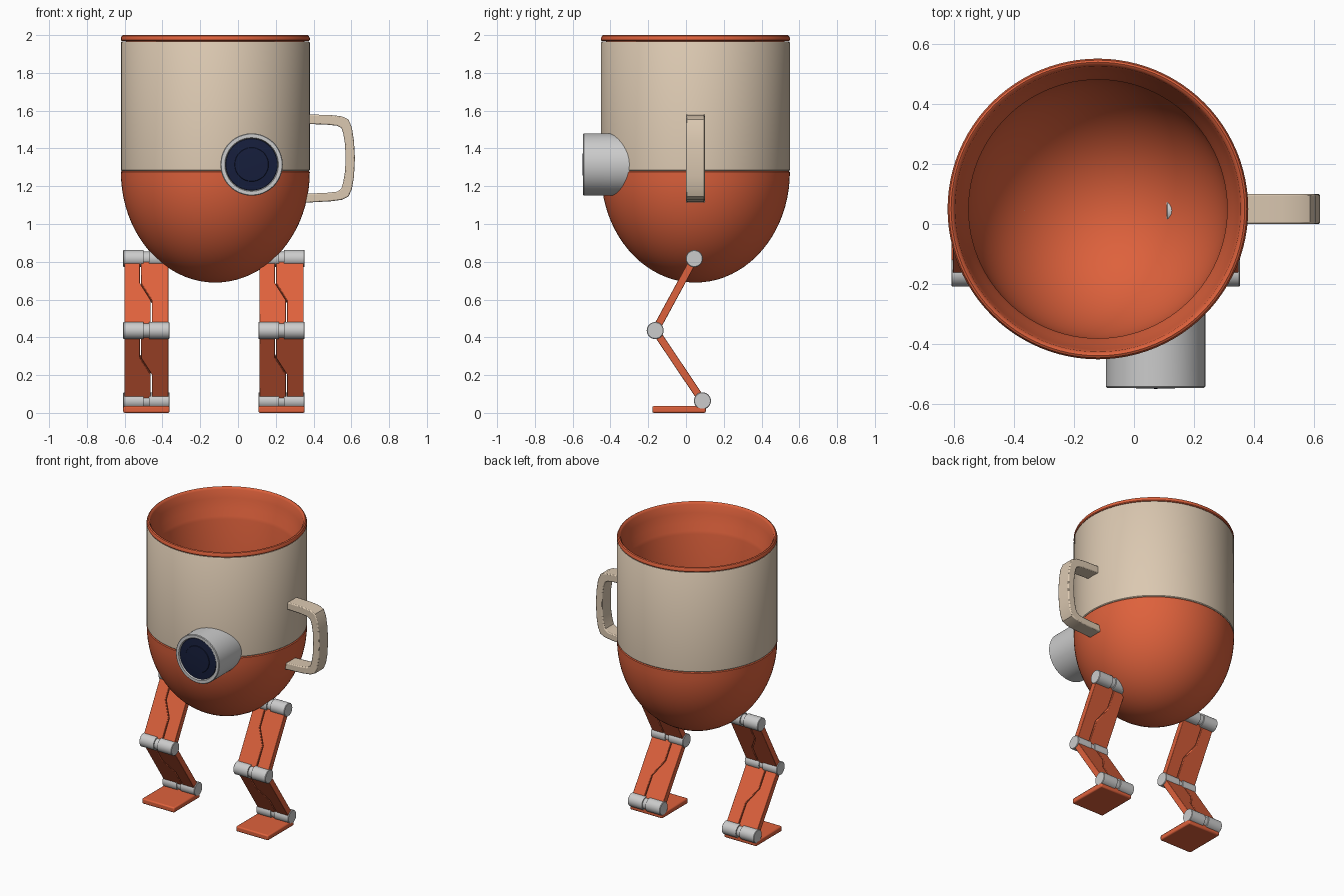
import bpy, bmesh
from math import sin, cos, pi, sqrt, radians
from mathutils import Matrix, Vector

if "Cube" in bpy.data.objects:
    bpy.data.objects.remove(bpy.data.objects["Cube"])


def material(name, rgb):
    m = bpy.data.materials.new(name)
    m.diffuse_color = (*rgb, 1)
    m.use_nodes = True
    m.node_tree.nodes["Principled BSDF"].inputs["Base Color"].default_value = m.diffuse_color
    return m


ORANGE = material("orange", (0.73, 0.12, 0.045))
CREAM = material("cream", (0.71, 0.58, 0.44))
NAVY = material("navy", (0.008, 0.013, 0.045))

CX, CY = -0.12, 0.05          # cup axis
CUP = Matrix.Translation((CX, CY, 0))


def finish(bm, name, mat=None, bevel=0, angle=35):
    bmesh.ops.remove_doubles(bm, verts=bm.verts, dist=1e-5)
    bmesh.ops.recalc_face_normals(bm, faces=bm.faces)
    me = bpy.data.meshes.new(name)
    bm.to_mesh(me)
    bm.free()
    ob = bpy.data.objects.new(name, me)
    bpy.context.collection.objects.link(ob)
    if mat:
        me.materials.append(mat)
    if bevel:
        b = ob.modifiers.new("bevel", 'BEVEL')
        b.width, b.segments, b.limit_method = bevel, 2, 'ANGLE'
        b.angle_limit = radians(50)
    bpy.ops.object.select_all(action='DESELECT')
    ob.select_set(True)
    bpy.context.view_layer.objects.active = ob
    bpy.ops.object.shade_smooth_by_angle(angle=radians(angle))
    return ob


def lathe(name, profile, matrix, mat=None, n=96, closed=False):
    """Revolve (radius, height) points round local z."""
    bm = bmesh.new()
    rings = [[bm.verts.new((r * cos(2 * pi * i / n), r * sin(2 * pi * i / n), h))
              for i in range(n)] for r, h in profile]
    pairs = list(zip(rings, rings[1:])) + ([(rings[-1], rings[0])] if closed else [])
    for a, b in pairs:
        for i in range(n):
            j = (i + 1) % n
            bm.faces.new((a[i], a[j], b[j], b[i]))
    bm.transform(matrix)
    bmesh.ops.dissolve_degenerate(bm, dist=1e-6, edges=bm.edges)
    return finish(bm, name, mat)


def prism(name, outline, depth, matrix, mat, bevel=0.004):
    """Extrude a 2D outline along local z, centred."""
    bm = bmesh.new()
    f = bm.faces.new([bm.verts.new((x, y, -depth / 2)) for x, y in outline])
    top = bmesh.ops.extrude_face_region(bm, geom=[f])["geom"]
    bmesh.ops.translate(bm, vec=(0, 0, depth),
                        verts=[v for v in top if isinstance(v, bmesh.types.BMVert)])
    bm.transform(matrix)
    return finish(bm, name, mat, bevel)


def dome(r, top, depth, n=20):
    """Half-ellipse profile from the bottom pole up to the edge."""
    return [(r * sin(pi / 2 * i / n), top - depth * cos(pi / 2 * i / n)) for i in range(n + 1)]


# Cup: lower bowl, cream sleeve, inner liner with rolled rim
lathe("cup_bowl", dome(0.5, 1.275, 0.585) + [(0.495, 1.28), (0.47, 1.28)], CUP, ORANGE)
lathe("cup_sleeve", [(0.48, 1.281), (0.496, 1.281), (0.5, 1.286), (0.5, 1.96),
                     (0.496, 1.966), (0.48, 1.966)], CUP, CREAM, closed=True)
lathe("cup_liner", dome(0.43, 1.28, 0.51) + [
    (0.43, 1.80), (0.436, 1.82), (0.45, 1.87), (0.467, 1.93), (0.475, 1.985), (0.482, 1.997),
    (0.488, 2.0), (0.495, 1.996), (0.5, 1.985), (0.5, 1.974), (0.496, 1.969), (0.48, 1.969)],
    CUP, ORANGE)

# Handle: D-shaped strap on the right side
outer = [(0.355, 1.58), (0.49, 1.577), (0.55, 1.57), (0.585, 1.553), (0.603, 1.51), (0.614, 1.44),
         (0.619, 1.35), (0.614, 1.25), (0.603, 1.185), (0.585, 1.145), (0.55, 1.128),
         (0.49, 1.12), (0.355, 1.113)]
inner = [(0.355, 1.16), (0.47, 1.165), (0.525, 1.171), (0.547, 1.187), (0.557, 1.22),
         (0.567, 1.28), (0.569, 1.35), (0.567, 1.42), (0.557, 1.48), (0.547, 1.508),
         (0.525, 1.52), (0.47, 1.526), (0.355, 1.53)]
to_xz = Matrix(((1, 0, 0, 0), (0, 0, 1, CY), (0, 1, 0, 0), (0, 0, 0, 1)))
prism("handle", outer + inner, 0.1, to_xz, CREAM, 0.006)

# Eye housing: tube whose back edge follows the cup wall
EX, EZ, ER, FRONT = 0.072, 1.315, 0.165, -0.545
bm = bmesh.new()
N = 64
rings = []
for r, y in ((ER, None), (ER, FRONT + 0.004), (ER - 0.004, FRONT), (0.142, FRONT), (0.137, FRONT + 0.012),
             (0.137, FRONT + 0.03)):
    ring = []
    for i in range(N):
        x, z = EX + r * cos(2 * pi * i / N), EZ + r * sin(2 * pi * i / N)
        back = CY - sqrt(0.485 ** 2 - (x - CX) ** 2)
        ring.append(bm.verts.new((x, back if y is None else y, z)))
    rings.append(ring)
for a, b in zip(rings, rings[1:]):
    for i in range(N):
        j = (i + 1) % N
        bm.faces.new((a[i], a[j], b[j], b[i]))
finish(bm, "eye_housing")

# Eye lens: dark disc with a slightly raised pupil
EYE = Matrix.Translation((EX, FRONT, EZ)) @ Matrix.Rotation(pi / 2, 4, 'X')
lathe("eye_lens", [(0.139, -0.015), (0.136, -0.007), (0.09, -0.003), (0.088, 0.0),
                   (0.05, 0.002), (0, 0.003)], EYE, NAVY, 64)

# Legs: hip, knee and ankle joints joined by split plates, with a flat foot
HIP, KNEE, ANKLE = (0.044, 0.817), (-0.163, 0.436), (0.087, 0.064)
W = 0.1225
JOINT = [(0, -W), (0.042, -W), (0.045, -W + 0.003), (0.045, -0.014), (0.037, -0.014),
         (0.037, 0.014), (0.045, 0.014), (0.045, W - 0.003), (0.042, W), (0, W)]


def leg_plates(name, x, a, b):
    a, b = Vector((x, *a)), Vector((x, *b))
    along = b - a
    length = along.length
    along.normalize()
    side = Vector((1, 0, 0))
    m = Matrix((side, along, side.cross(along))).transposed().to_4x4()
    m.translation = a
    s, e, w, g = 0.015, length - 0.015, 0.117, 0.003
    seam = [(-0.032, s), (-0.032, length * 0.36), (0.026, length * 0.60), (0.026, e)]
    prism(name + "_outer_plate", [(-w, e), (-w, s)] + [(u - g, v) for u, v in seam],
          0.04, m, ORANGE, 0.003)
    prism(name + "_inner_plate", [(w, e), (w, s)] + [(u + g, v) for u, v in seam],
          0.04, m, ORANGE, 0.003)


for label, x in (("left", -0.485), ("right", 0.2305)):
    for joint, (y, z) in (("hip", HIP), ("knee", KNEE), ("ankle", ANKLE)):
        lathe(f"{label}_{joint}_joint", JOINT,
              Matrix.Translation((x, y, z)) @ Matrix.Rotation(pi / 2, 4, 'Y'), None, 32)
    leg_plates(label + "_thigh", x, HIP, KNEE)
    leg_plates(label + "_shin", x, KNEE, ANKLE)
    prism(label + "_foot", [(-W, -0.178), (W, -0.178), (W, 0.105), (-W, 0.105)],
          0.036, Matrix.Translation((x, 0, 0.018)), ORANGE, 0.008)
